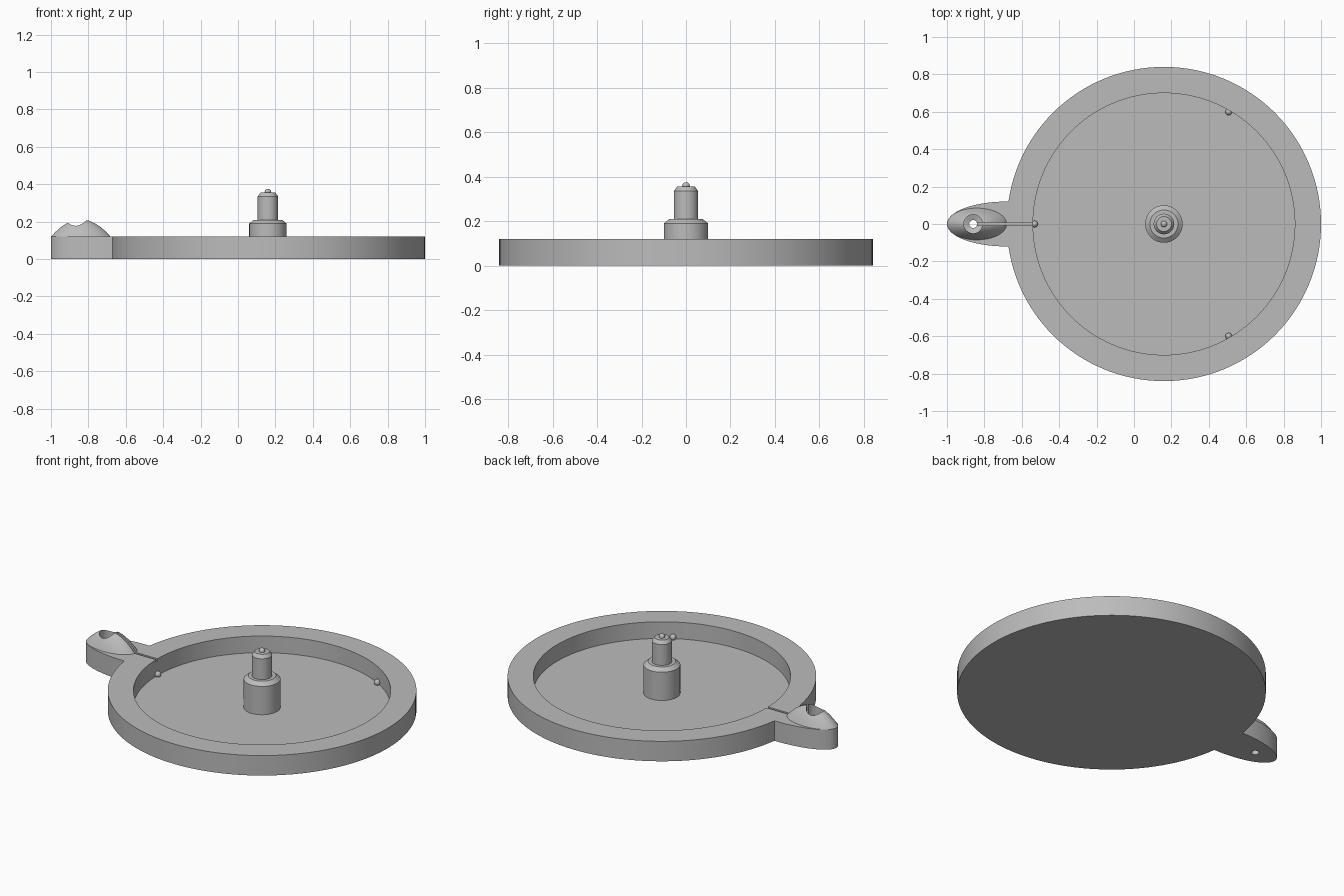
import bpy, bmesh, math

if "Cube" in bpy.data.objects:
    bpy.data.objects.remove(bpy.data.objects["Cube"])

DISC_X, RIM_Z, FLOOR_Z, HOLE_X = 0.16, 0.12, 0.02, -0.86

grey = bpy.data.materials.new("grey")
grey.use_nodes = True
grey.diffuse_color = (0.5, 0.5, 0.5, 1)
grey.node_tree.nodes["Principled BSDF"].inputs["Base Color"].default_value = (0.5, 0.5, 0.5, 1)


def add(name, bm):
    bmesh.ops.recalc_face_normals(bm, faces=bm.faces)
    mesh = bpy.data.meshes.new(name)
    bm.to_mesh(mesh)
    bm.free()
    mesh.materials.append(grey)
    obj = bpy.data.objects.new(name, mesh)
    bpy.context.collection.objects.link(obj)
    return obj


def lathe(name, profile, x, seg=128, sx=1.0, sy=1.0):
    """Spin (radius, z) points round a vertical axis; the ends lie on the axis."""
    bm = bmesh.new()
    rings = []
    for r, z in profile:
        if r == 0:
            rings.append([bm.verts.new((x, 0, z))] * seg)
        else:
            angles = [2 * math.pi * i / seg for i in range(seg)]
            rings.append([bm.verts.new((x + r * sx * math.cos(a), r * sy * math.sin(a), z))
                          for a in angles])
    for low, high in zip(rings, rings[1:]):
        for i in range(seg):
            j = (i + 1) % seg
            bm.faces.new(dict.fromkeys((low[i], low[j], high[j], high[i])))
    return add(name, bm)


def box(name, x0, x1, y, z0, z1):
    bm = bmesh.new()
    bmesh.ops.create_cube(bm, size=1)
    for v in bm.verts:
        v.co = (x0 if v.co.x < 0 else x1, math.copysign(y, v.co.y), z0 if v.co.z < 0 else z1)
    return add(name, bm)


def combine(target, other, operation):
    mod = target.modifiers.new(other.name, 'BOOLEAN')
    mod.object, mod.operation, mod.solver = other, operation, 'EXACT'
    bpy.context.view_layer.objects.active = target
    bpy.ops.object.modifier_apply(modifier=mod.name)
    bpy.data.objects.remove(other)


def smooth(obj, degrees=30):
    bpy.ops.object.select_all(action='DESELECT')
    obj.select_set(True)
    bpy.context.view_layer.objects.active = obj
    bpy.ops.object.shade_smooth_by_angle(angle=math.radians(degrees))


# Shallow round tray
tray = lathe("tray", [(0, 0), (0.84, 0), (0.84, RIM_Z), (0.70, RIM_Z),
                      (0.70, FLOOR_Z), (0, FLOOR_Z)], DISC_X)

# Half-elliptical lug, running into the rim
bm = bmesh.new()
outline = [(-0.68 - 0.32 * math.sin(t), 0.12 * math.cos(t))
           for t in [math.pi * i / 48 for i in range(49)]]
outline += [(-0.60, -0.12), (-0.60, 0.12)]
base = bm.faces.new([bm.verts.new((x, y, 0)) for x, y in outline])
top = bmesh.ops.extrude_face_region(bm, geom=[base])["geom"]
bmesh.ops.translate(bm, vec=(0, 0, RIM_Z), verts=[g for g in top if isinstance(g, bmesh.types.BMVert)])
combine(tray, add("lug", bm), 'UNION')

# Domed mound on the lug
dome = [(0, 0.10), (1, 0.10)]
dome += [(1 - i / 14, RIM_Z + 0.092 * (1 - (1 - i / 14) ** 2)) for i in range(14)]
dome += [(0, RIM_Z + 0.092)]
combine(tray, lathe("mound", dome, -0.84, 64, 0.159, 0.085), 'UNION')

# Counterbored hole through the mound, and the slot leading to the tray
combine(tray, lathe("hole_cutter", [(0, -0.1), (0.021, -0.1), (0.021, 0.125), (0.05, 0.135),
                                    (0.05, 0.4), (0, 0.4)], HOLE_X, 48), 'DIFFERENCE')
combine(tray, box("slot_cutter", HOLE_X, -0.52, 0.007, 0.105, 0.4), 'DIFFERENCE')
smooth(tray)

# Stepped centre post with a rounded tip
post = [(0, FLOOR_Z - 0.005), (0.10, FLOOR_Z - 0.005), (0.10, 0.19), (0.075, 0.21), (0.055, 0.21),
        (0.055, 0.335), (0.04, 0.355), (0.017, 0.355)]
post += [(0.017 * math.cos(t), 0.36 + 0.015 * math.sin(t))
         for t in [math.pi / 2 * i / 6 for i in range(6)]]
post += [(0, 0.375)]
smooth(lathe("centre_post", post, DISC_X, 64))

# Three small nubs at the foot of the inner wall
for name, degrees in (("nub_left_back", 60), ("nub_right", 180), ("nub_left_front", -60)):
    a = math.radians(degrees)
    bm = bmesh.new()
    bmesh.ops.create_uvsphere(bm, u_segments=20, v_segments=12, radius=0.018)
    nub = add(name, bm)
    nub.location = (DISC_X + 0.692 * math.cos(a), 0.692 * math.sin(a), 0.032)
    smooth(nub, 40)
